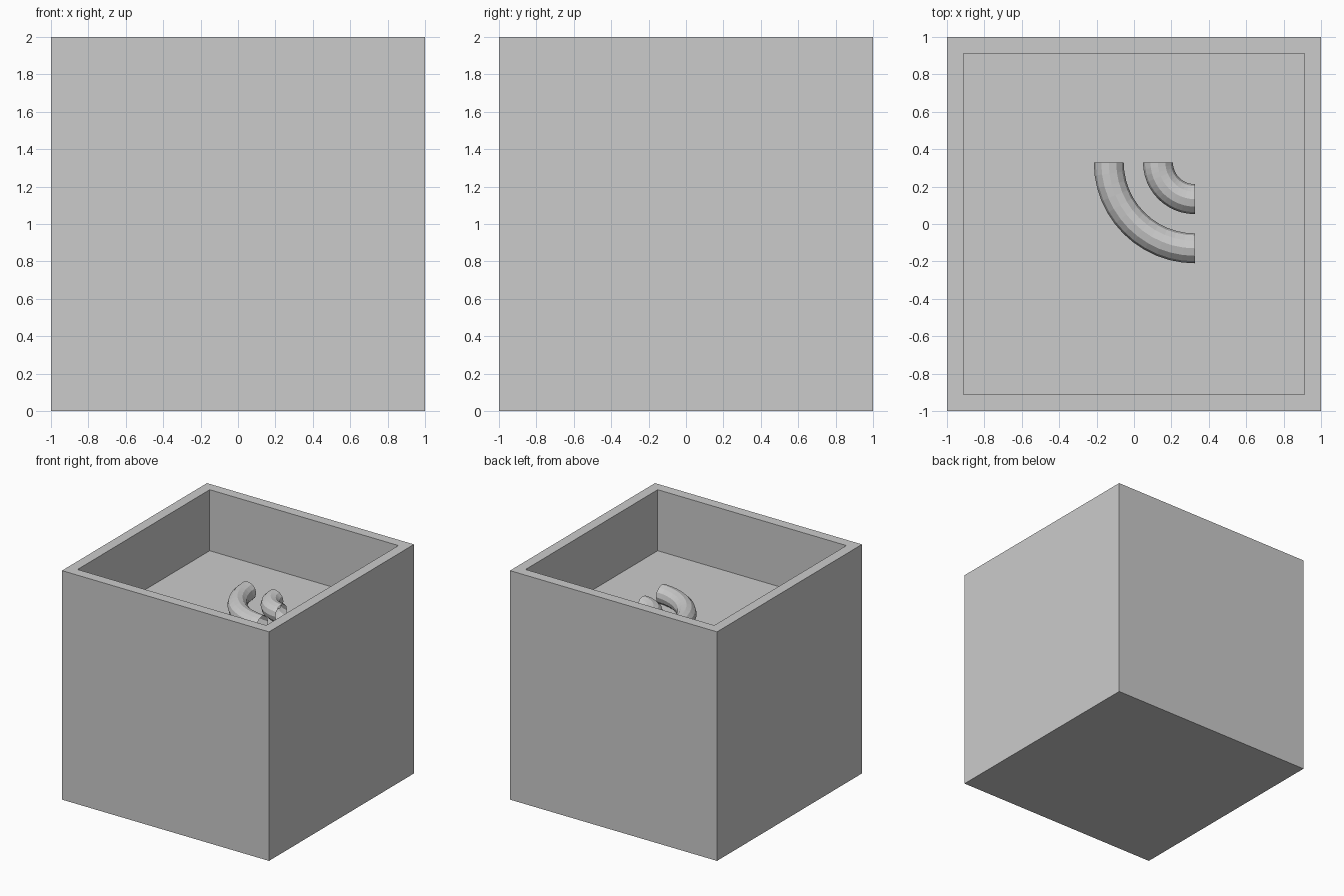
import bpy, bmesh, math
from mathutils import Vector

if "Cube" in bpy.data.objects:
    bpy.data.objects.remove(bpy.data.objects["Cube"])

FLOOR = 1.467      # height of the recessed floor
INNER = 0.875      # half width of the recess
TUBE = 0.08        # tube radius


def make_object(name, bm):
    bmesh.ops.recalc_face_normals(bm, faces=bm.faces)
    mesh = bpy.data.meshes.new(name)
    bm.to_mesh(mesh)
    bm.free()
    obj = bpy.data.objects.new(name, mesh)
    bpy.context.collection.objects.link(obj)
    return obj


# Box: cube with its top face inset and pushed down
bm = bmesh.new()
bmesh.ops.create_cube(bm, size=2)
bmesh.ops.translate(bm, verts=bm.verts, vec=(0, 0, 1))
top = max(bm.faces, key=lambda f: f.calc_center_median().z)
bmesh.ops.inset_region(bm, faces=[top], thickness=1 - INNER)
well = bmesh.ops.extrude_discrete_faces(bm, faces=[top])["faces"][0]
bmesh.ops.translate(bm, verts=well.verts, vec=(0, 0, FLOOR - 2))
make_object("open_box", bm)


# Quarter-ring tubes lying on the recessed floor, open at both ends
def quarter_tube(name, radius, sides=12, steps=12):
    bm = bmesh.new()
    centre = Vector((0.325, 0.33, FLOOR + TUBE))
    rings = []
    for i in range(steps + 1):
        a = math.pi + math.pi / 2 * i / steps
        out = Vector((math.cos(a), math.sin(a), 0))
        ring = []
        for j in range(sides):
            b = 2 * math.pi * j / sides
            p = centre + out * (radius + TUBE * math.cos(b))
            p.z += TUBE * math.sin(b)
            ring.append(bm.verts.new(p))
        rings.append(ring)
    for r, s in zip(rings, rings[1:]):
        for j in range(sides):
            k = (j + 1) % sides
            bm.faces.new((r[j], s[j], s[k], r[k]))
    return make_object(name, bm)


quarter_tube("large_arc", 0.46)
quarter_tube("small_arc", 0.197)
